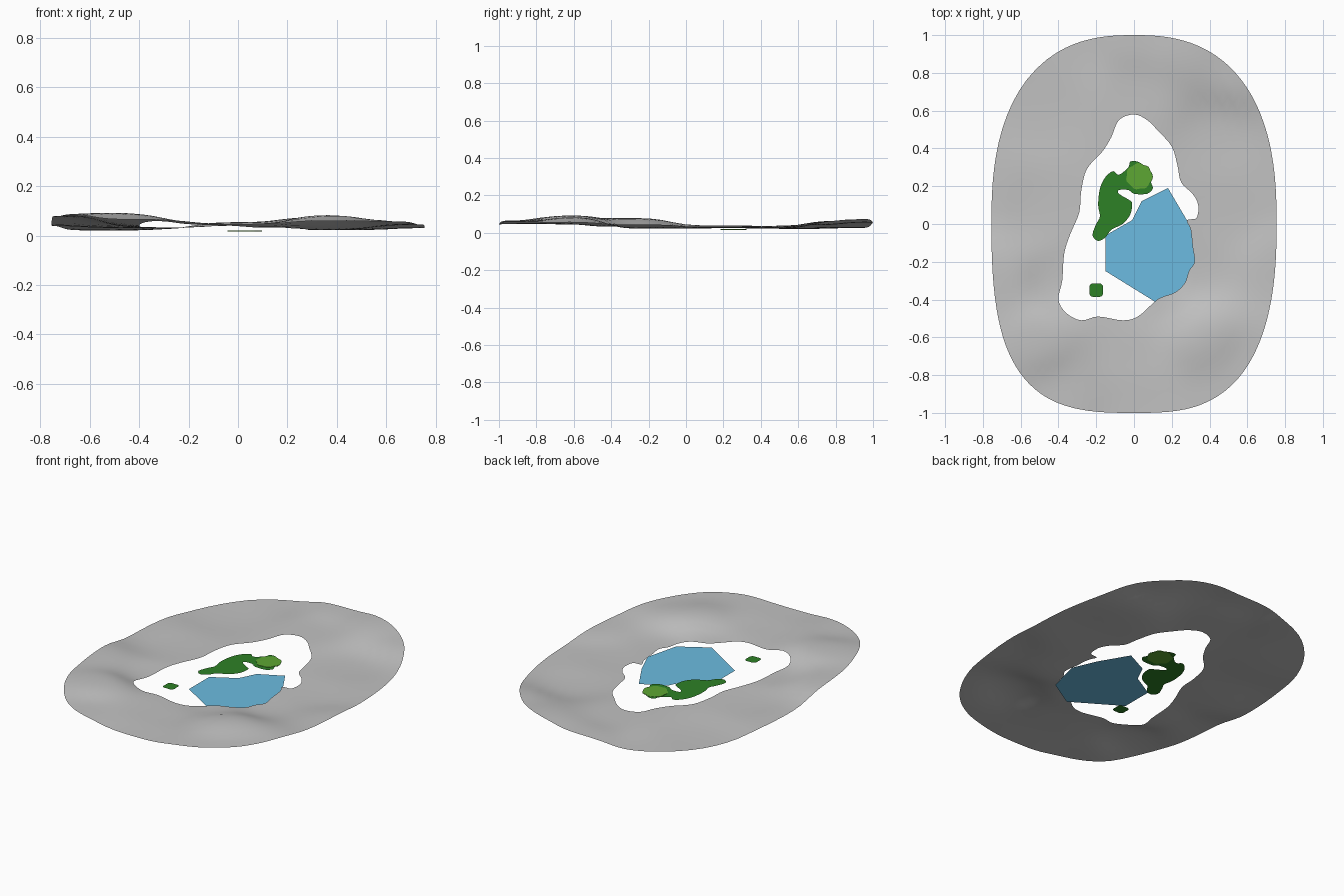
import bpy
import bmesh
import math
from mathutils import Vector

if "Cube" in bpy.data.objects:
    bpy.data.objects.remove(bpy.data.objects["Cube"], do_unlink=True)


def make_material(name, red, green, blue):
    material = bpy.data.materials.new(name)
    material.use_nodes = True
    color = (red, green, blue, 1)
    material.diffuse_color = color
    shader = next(n for n in material.node_tree.nodes if n.type == "BSDF_PRINCIPLED")
    shader.inputs["Base Color"].default_value = color
    return material


def smooth_loop(points, steps):
    """Closed curve passing through every given point."""
    points = [Vector(p) for p in points]
    count = len(points)
    curve = []
    for i in range(count):
        before, start, end, after = (points[(i + k) % count] for k in (-1, 0, 1, 2))
        for step in range(steps):
            t = step / steps
            curve.append(start + (end - before) * t / 2
                         + (before * 2 - start * 5 + end * 4 - after) * t * t / 2
                         + (start * 3 - before - end * 3 + after) * t ** 3 / 2)
    return curve


def finish(name, bm, material):
    bmesh.ops.recalc_face_normals(bm, faces=bm.faces)
    bm.faces.ensure_lookup_table()
    if bm.faces[0].normal.z < 0:
        bmesh.ops.reverse_faces(bm, faces=bm.faces)
    mesh = bpy.data.meshes.new(name)
    bm.to_mesh(mesh)
    bm.free()
    mesh.materials.append(material)
    obj = bpy.data.objects.new(name, mesh)
    bpy.context.collection.objects.link(obj)
    return obj


def make_patch(name, outline, height, material, thickness=0):
    """Flat sheet, or a thin plate when a thickness is given."""
    bm = bmesh.new()
    bm.faces.new([bm.verts.new((p[0], p[1], height)) for p in outline])
    obj = finish(name, bm, material)
    if thickness:
        plate = obj.modifiers.new("plate", "SOLIDIFY")
        plate.thickness = thickness
        plate.offset = 0
    return obj


stone = make_material("stone grey", 0.54, 0.54, 0.54)
water = make_material("water blue", 0.15, 0.50, 0.75)
dark_leaf = make_material("dark leaf green", 0.027, 0.22, 0.019)
light_leaf = make_material("light leaf green", 0.11, 0.385, 0.033)

# Rolling ground: x, y and height of the humps and dips
hills = [
    (-.4, -.92, .065), (0, -1, .045), (.4, -.93, .06), (0, -.65, .045),
    (-.5, -.6, .095), (.35, -.6, .088), (.62, -.75, .055), (.75, -.2, .045),
    (.75, .2, .03), (.5, 0, .022), (.45, .5, .02), (.55, .8, .065),
    (.3, .95, .075), (0, .98, .055), (0, .7, .04), (-.35, .9, .025),
    (-.5, .6, .02), (-.75, .2, .04), (-.5, .1, .03), (-.75, -.3, .08),
    (-.36, -.3, .03), (.35, -.25, .02), (.1, -.42, .03),
]


def ground_height(x, y):
    total = weight_sum = 0
    for hx, hy, height in hills:
        weight = 1 / ((x - hx) ** 2 + (y - hy) ** 2 + .02) ** 2
        total += weight * height
        weight_sum += weight
    return total / weight_sum


# Ground ring: sheet spanning from the ragged basin rim to the rounded outer edge
rim = smooth_loop([
    (0, .58), (-.08, .55), (-.12, .46), (-.17, .38), (-.25, .29), (-.28, .17),
    (-.29, .06), (-.34, -.06), (-.37, -.16), (-.38, -.3), (-.4, -.4), (-.36, -.47),
    (-.28, -.51), (-.19, -.49), (-.06, -.51), (.02, -.49), (.1, -.42), (.14, -.39),
    (.22, -.36), (.27, -.31), (.29, -.25), (.32, -.2), (.31, -.12), (.3, -.03),
    (.28, .02), (.33, .03), (.34, .1), (.31, .16), (.25, .22), (.23, .31),
    (.2, .41), (.13, .49), (.07, .55)], 4)


def outer_point(inner):
    """Rounded oblong, with squarer corners toward the front."""
    way = inner.normalized()
    power = 2.5 + max(0, -way.y) * (.45 - .3 * way.x)
    reach = (abs(way.x / .755) ** power + abs(way.y) ** power) ** (-1 / power)
    return way * reach


bands = 10
bm = bmesh.new()
rows = []
for band in range(bands + 1):
    row = []
    for inner in rim:
        p = inner.lerp(outer_point(inner), band / bands)
        row.append(bm.verts.new((p.x, p.y, ground_height(p.x, p.y))))
    rows.append(row)
for near, far in zip(rows, rows[1:]):
    for i in range(len(near)):
        bm.faces.new((near[i - 1], near[i], far[i], far[i - 1]))
ring = finish("ground_ring", bm, stone)
bpy.context.view_layer.objects.active = ring
ring.select_set(True)
bpy.ops.object.shade_smooth_by_angle(angle=math.radians(40))

# Pond: straight-sided sheet tucked under the right rim
make_patch("pond", [
    (.18, .19), (.04, .12), (-.01, .02), (-.15, -.06), (-.15, -.25), (.125, -.42),
    (.29, -.32), (.34, -.12), (.28, .02)], 0, water)

# Large grove with a notch on its inner side
make_patch("large_grove", smooth_loop([
    (-.19, -.09), (-.22, -.06), (-.2, 0), (-.18, .04), (-.19, .1), (-.18, .19),
    (-.15, .25), (-.11, .28), (-.08, .26), (-.03, .3), (-.02, .33), (.02, .33),
    (.08, .29), (.1, .25), (.09, .22), (.1, .19), (.07, .16), (0, .16),
    (-.03, .18), (-.08, .18), (-.08, .16), (-.03, .13), (-.01, .11), (-.02, .05),
    (-.06, 0), (-.12, -.03), (-.15, -.07)], 3), .018, dark_leaf)


def scalloped(x, y, radius, lobes, depth, sides=32):
    outline = []
    for i in range(sides):
        a = math.tau * i / sides
        r = radius * (1 + depth * math.cos(lobes * (a - math.pi / 4)))
        outline.append((x + r * math.cos(a), y + r * math.sin(a)))
    return outline


# Pale tree crown and the lone bush
make_patch("tree_crown", scalloped(.027, .252, .068, 7, .05), .018, light_leaf, .004)
make_patch("lone_bush", scalloped(-.2, -.35, .039, 4, .1), .042, dark_leaf)
